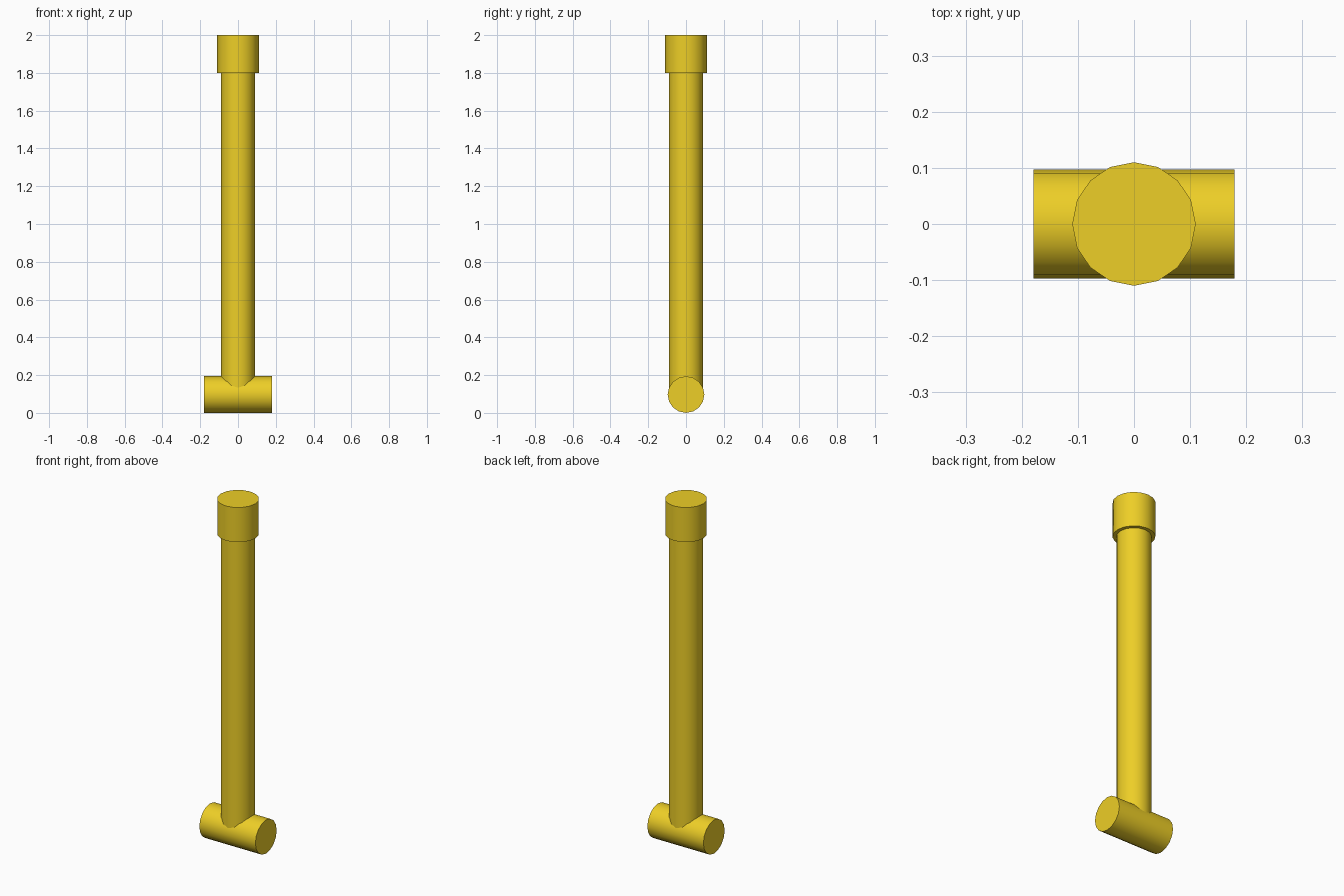
import bpy, math

if "Cube" in bpy.data.objects:
    bpy.data.objects.remove(bpy.data.objects["Cube"])

mat = bpy.data.materials.new("yellow")
mat.diffuse_color = (0.85, 0.62, 0.02, 1)
mat.use_nodes = True
mat.node_tree.nodes["Principled BSDF"].inputs["Base Color"].default_value = mat.diffuse_color


def rod(name, radius, length, center, rotation=(0, 0, 0)):
    bpy.ops.mesh.primitive_cylinder_add(vertices=16, radius=radius, depth=length,
                                        location=center, rotation=rotation)
    ob = bpy.context.object
    ob.name = name
    ob.data.materials.append(mat)
    bpy.ops.object.shade_smooth_by_angle(angle=math.radians(40))
    return ob


# horizontal foot lying along x
rod("foot_bar", 0.097, 0.358, (0, 0, 0.097), (0, math.pi / 2, 0))
# upright shaft, sunk into the foot and the cap
rod("shaft", 0.09, 1.71, (0, 0, 0.955))
# wider collar at the top
rod("top_cap", 0.11, 0.2, (0, 0, 1.9))
